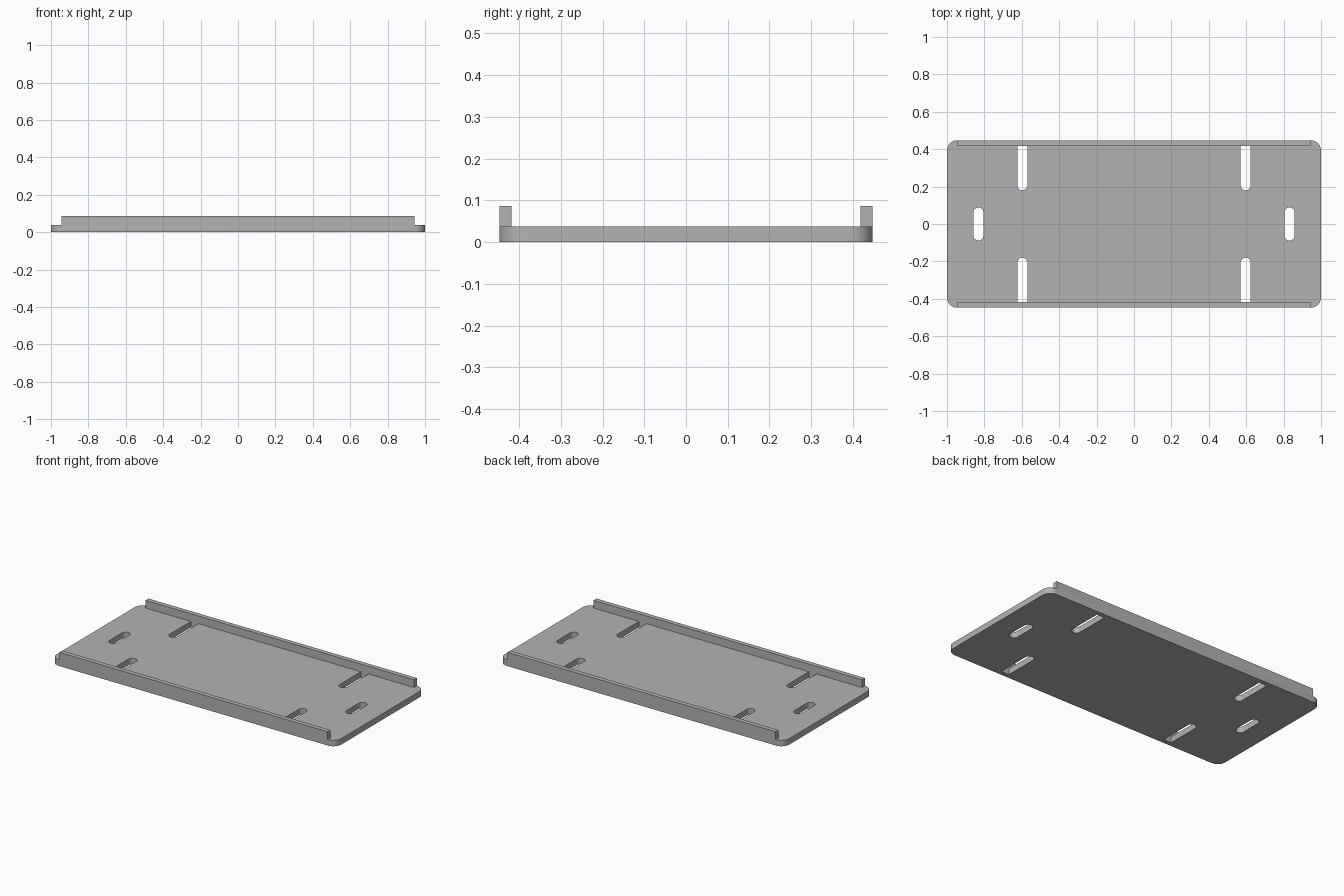
import bpy, bmesh
from math import sin, cos, pi

if "Cube" in bpy.data.objects:
    bpy.data.objects.remove(bpy.data.objects["Cube"])

LENGTH, WIDTH, THICK = 2.0, 0.894, 0.038
RAIL_HALF, RAIL_IN, RAIL_TOP = 0.943, 0.418, 0.087
SLOT_R = 0.027

grey = bpy.data.materials.new("grey")
grey.diffuse_color = (0.45, 0.45, 0.45, 1)
grey.use_nodes = True
grey.node_tree.nodes["Principled BSDF"].inputs["Base Color"].default_value = grey.diffuse_color


def rounded_rect(x0, x1, y0, y1, radii, steps=10):
    """Outline with one radius per corner: right-top, left-top, left-bottom, right-bottom."""
    corners = [(x1, y1, -1, -1), (x0, y1, 1, -1), (x0, y0, 1, 1), (x1, y0, -1, 1)]
    pts = []
    for i, ((x, y, sx, sy), r) in enumerate(zip(corners, radii)):
        if r == 0:
            pts.append((x, y))
            continue
        for k in range(steps + 1):
            a = pi / 2 * (i + k / steps)
            p = (x + sx * r + r * cos(a), y + sy * r + r * sin(a))
            # skip the doubled point where two slot corners meet
            if not pts or abs(p[0] - pts[-1][0]) + abs(p[1] - pts[-1][1]) > 1e-5:
                pts.append(p)
    if abs(pts[0][0] - pts[-1][0]) + abs(pts[0][1] - pts[-1][1]) < 1e-5:
        pts.pop()
    return pts


# Plate outline and slots
outlines = [rounded_rect(-LENGTH / 2, LENGTH / 2, -WIDTH / 2, WIDTH / 2, [0.055] * 4)]
r = SLOT_R
for s in (-1, 1):
    x = s * 0.832
    outlines.append(rounded_rect(x - r, x + r, -0.088, 0.088, [r] * 4))
    x = s * 0.597
    outlines.append(rounded_rect(x - r, x + r, 0.18, RAIL_IN, [0, 0, r, r]))
    outlines.append(rounded_rect(x - r, x + r, -RAIL_IN, -0.18, [r, r, 0, 0]))

# Plate: filled flat curve given thickness
curve = bpy.data.curves.new("plate", 'CURVE')
curve.dimensions = '2D'
curve.fill_mode = 'BOTH'
curve.extrude = THICK / 2
for pts in outlines:
    sp = curve.splines.new('POLY')
    sp.points.add(len(pts) - 1)
    for p, (px, py) in zip(sp.points, pts):
        p.co = (px, py, 0, 1)
    sp.use_cyclic_u = True
plate = bpy.data.objects.new("plate", curve)
bpy.context.collection.objects.link(plate)
bpy.context.view_layer.objects.active = plate
plate.select_set(True)
bpy.ops.object.convert(target='MESH')
plate = bpy.context.object

bm = bmesh.new()
bm.from_mesh(plate.data)
bmesh.ops.remove_doubles(bm, verts=bm.verts, dist=1e-5)
bmesh.ops.translate(bm, verts=bm.verts, vec=(0, 0, THICK / 2))
bmesh.ops.recalc_face_normals(bm, faces=bm.faces)
bm.to_mesh(plate.data)
bm.free()
plate.data.materials.clear()
plate.data.materials.append(grey)
bpy.ops.object.shade_smooth_by_angle(angle=pi / 6)

# Rails along the long edges
for name, s in (("front_rail", -1), ("back_rail", 1)):
    bpy.ops.mesh.primitive_cube_add(
        size=1, location=(0, s * (RAIL_IN + WIDTH / 2) / 2, (THICK + RAIL_TOP) / 2))
    rail = bpy.context.object
    rail.name = name
    rail.scale = (2 * RAIL_HALF, WIDTH / 2 - RAIL_IN, RAIL_TOP - THICK)
    bpy.ops.object.transform_apply(location=False, rotation=False, scale=True)
    rail.data.materials.append(grey)
